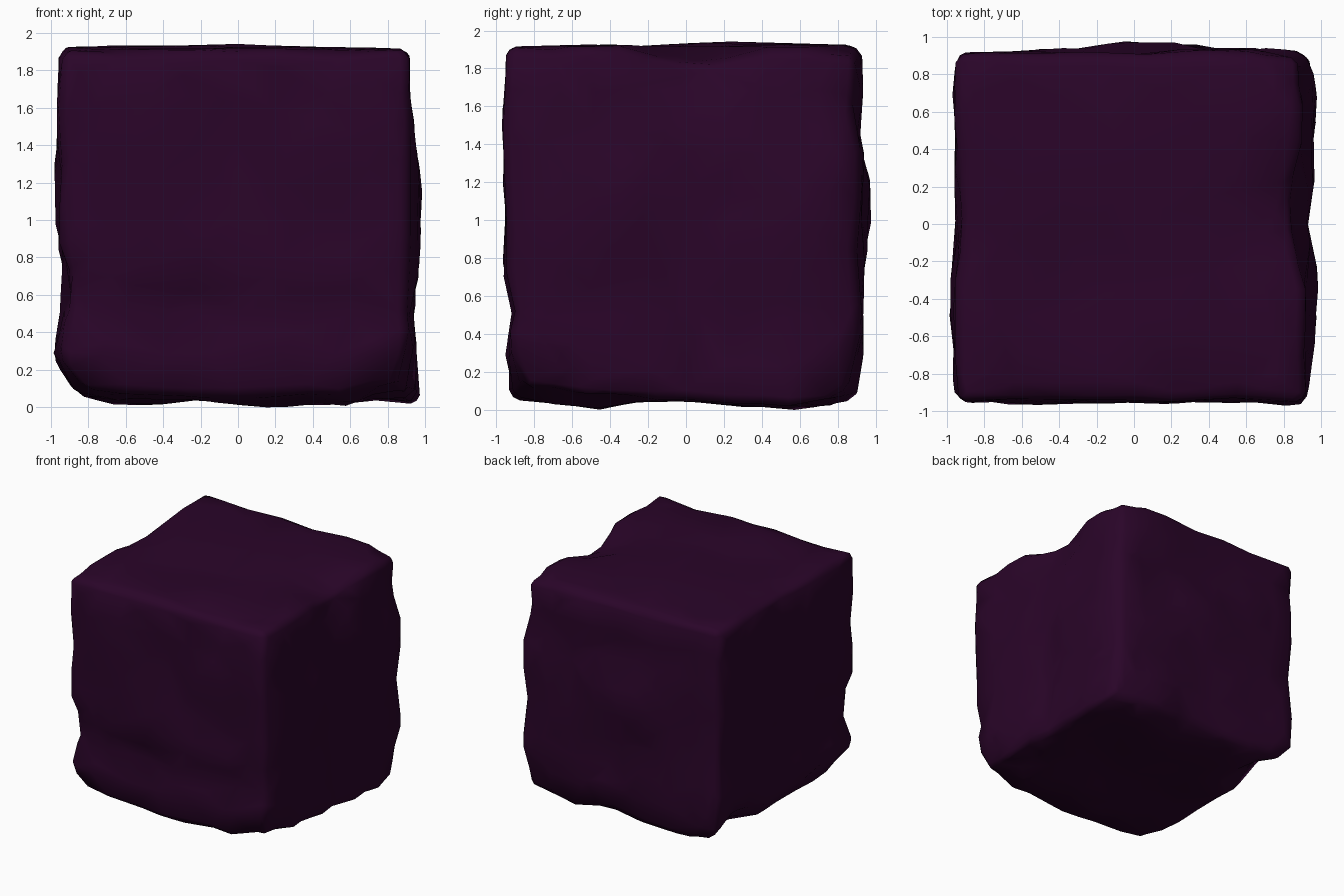
import bpy, bmesh
from mathutils import Vector, noise

MID = 0.98          # height of the block's centre
ROUND = 0.07        # worn edge radius

# Reach of each face from the centre along its two directions, sampled
# at nine even steps: (axis, side): (first other axis, second other axis)
REACH = {
    (0, 1): ([.92, .955, .99, .98, .93, .965, .96, 1.0, .92],
             [.98, .96, .94, .97, 1.0, .98, .95, .92, .92]),
    (0, -1): ([.955, .98, 1.0, .975, .955, .96, .955, .97, .95],
              [.87, 1.0, .95, .945, .975, .98, .98, .965, .955]),
    (1, 1): ([.92, .92, .935, .95, .985, .975, .94, .945, .92],
             [.90, .935, .94, .94, .98, .975, .92, .935, .93]),
    (1, -1): ([.95, .965, .965, .965, .955, .965, .97, .98, .97],
              [.93, .955, .92, .97, .955, .965, .98, .955, .95]),
    (2, 1): ([.965, .97, .975, .98, .98, .97, .965, .96, .955],
             [.955, .96, .965, .96, .97, .98, .975, .965, .965]),
    (2, -1): ([.90, .95, .95, .925, .95, .97, .975, .93, .95],
              [.91, .93, .96, .92, .92, .94, .97, .975, .91]),
}
# Chips and hollows: x, y, z, radius, depth inwards
CHIPS = [
    (0.45, -0.95, 1.2, 0.55, 0.02), (-0.25, -0.95, 0.6, 0.3, 0.03),
    (-0.93, -0.93, 0.6, 0.3, 0.06), (-0.93, -0.93, 0.05, 0.3, 0.04),
    (0.93, -0.93, 0.03, 0.4, 0.11), (0.93, 0.93, 0.05, 0.4, 0.07),
    (0.93, 0.93, 1.93, 0.3, 0.05), (0.93, 0.93, 1.6, 0.25, 0.04),
    (0.93, 0.05, 1.93, 0.4, 0.10), (-0.93, 0.05, 1.93, 0.3, 0.03),
    (0.93, -0.5, 0.03, 0.35, 0.07), (-0.93, 0.6, 0.03, 0.4, 0.10),
    (-0.35, -0.35, 1.95, 0.4, 0.025), (0.1, 0.93, 0.03, 0.35, 0.05),
]


def sample(values, t):
    """Straight-line lookup, t from -1 to 1."""
    f = max(0.0, min(7.999, (t + 1) * 4))
    i = int(f)
    return values[i] + (values[i + 1] - values[i]) * (f - i)


def rounded(p, radius):
    """Point and outward direction on a rounded unit cube."""
    core = Vector(max(radius - 1, min(1 - radius, c)) for c in p)
    n = (p - core).normalized()
    return core + n * radius, n


# Finely divided cube
bm = bmesh.new()
bmesh.ops.create_cube(bm, size=2)
bmesh.ops.subdivide_edges(bm, edges=bm.edges[:], cuts=39, use_grid_fill=True)

for v in bm.verts:
    u = rounded(v.co, ROUND)[0]
    n = rounded(v.co, 0.35)[1]
    # Stretch to the uneven reach of the faces
    p = Vector()
    for i in range(3):
        a, b = [j for j in range(3) if j != i]
        first, second = REACH[i, 1 if u[i] > 0 else -1]
        p[i] = u[i] * min(sample(first, u[a]), sample(second, u[b]))
    p.z += MID
    # Hammered hollows between rough cells
    cells = noise.voronoi(p * 2.0 + Vector((3.1, 7.4, 1.7)))[0][0]
    rough = 0.02 if n.z > 0.8 else 0.06
    depth = rough * max(0.0, cells - 0.35)
    # Chips
    for x, y, z, radius, amount in CHIPS:
        d = (p - Vector((x, y, z))).length / radius
        depth += amount * max(0.0, min(1.0, 1.3 * (1 - d)))
    v.co = p - n * depth

bmesh.ops.recalc_face_normals(bm, faces=bm.faces[:])
low = min(v.co.z for v in bm.verts)
for v in bm.verts:
    v.co.z -= low
mesh = bpy.data.meshes.new("stone_block")
bm.to_mesh(mesh)
bm.free()
block = bpy.data.objects.new("stone_block", mesh)
bpy.context.collection.objects.link(block)

# Dark purple stone
stone = bpy.data.materials.new("dark purple stone")
stone.diffuse_color = (0.023, 0.0015, 0.022, 1)
mesh.materials.append(stone)

# Chiselled planes: reduce to large facets
chisel = block.modifiers.new("chisel", 'DECIMATE')
chisel.ratio = 0.07

bpy.context.view_layer.objects.active = block
block.select_set(True)
bpy.ops.object.shade_smooth()
